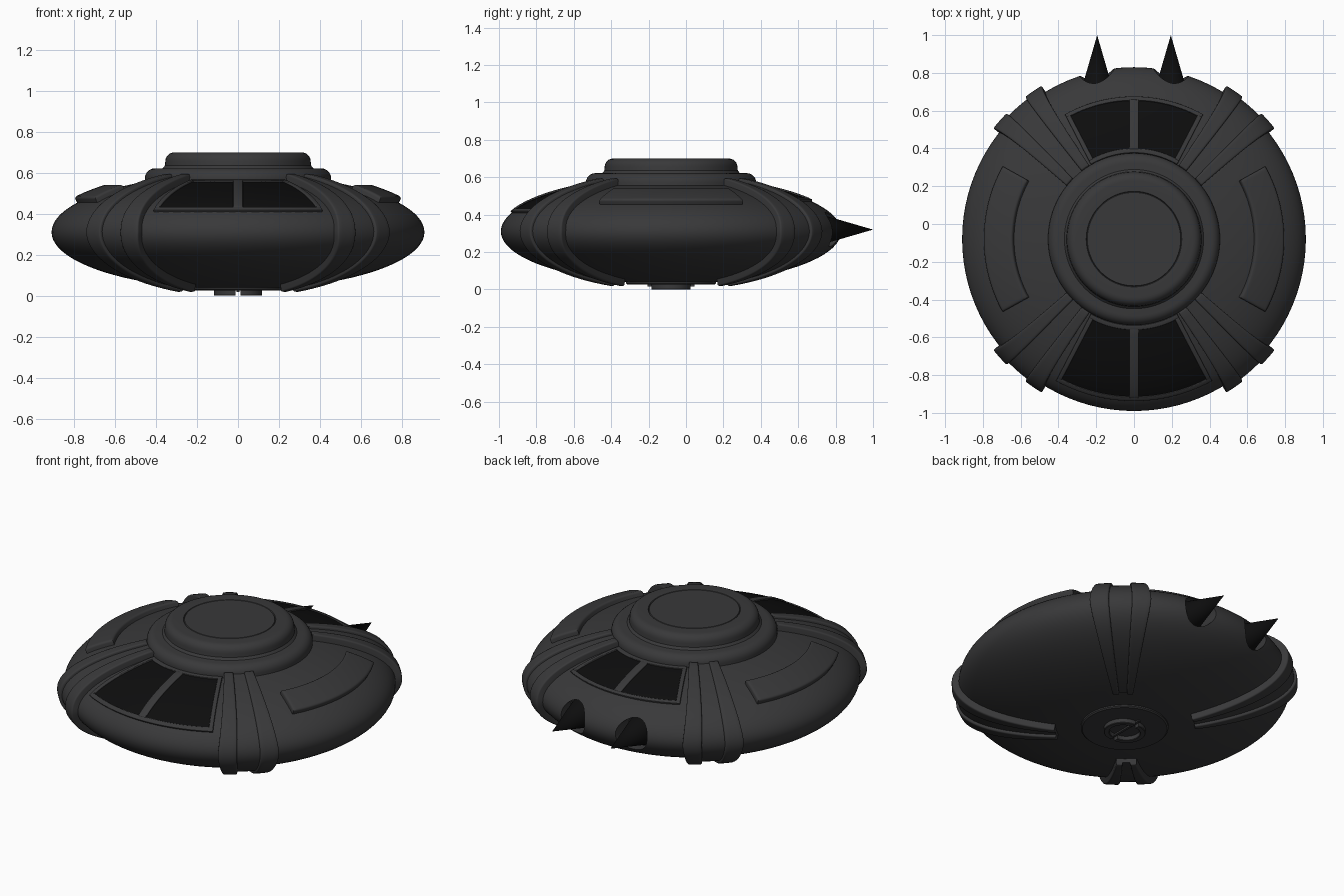
import bpy, bmesh
from math import sin, cos, acos, pi, radians, hypot

if "Cube" in bpy.data.objects:
    bpy.data.objects.remove(bpy.data.objects["Cube"])

CY, CZ, R = -0.08, 0.31, 0.91      # hull centre and radius
UP, DOWN = 0.285, 0.28             # hull half heights


def material(name, c):
    m = bpy.data.materials.new(name)
    m.diffuse_color = (c, c, c * 1.04, 1)
    m.use_nodes = True
    m.node_tree.nodes["Principled BSDF"].inputs["Base Color"].default_value = m.diffuse_color
    return m


GREY = material("dark_grey", 0.04)
BLACK = material("black", 0.004)


def finish(bm, name, mat, angle=35):
    bmesh.ops.recalc_face_normals(bm, faces=bm.faces[:])
    me = bpy.data.meshes.new(name)
    bm.to_mesh(me)
    bm.free()
    ob = bpy.data.objects.new(name, me)
    bpy.context.collection.objects.link(ob)
    me.materials.append(mat)
    smooth(ob, angle)
    return ob


def smooth(ob, angle=35):
    bpy.ops.object.select_all(action='DESELECT')
    ob.select_set(True)
    bpy.context.view_layer.objects.active = ob
    bpy.ops.object.shade_smooth_by_angle(angle=radians(angle))


def lathe(name, profile, mat=GREY, steps=96, arc=2 * pi, start=0.0, shift=0.0, closed=False):
    """Spin an (r, z) profile about the hull axis."""
    bm = bmesh.new()
    vs = [bm.verts.new((r * cos(start) + shift, r * sin(start) + CY, z)) for r, z in profile]
    es = [bm.edges.new(p) for p in zip(vs, vs[1:])]
    if closed:
        es.append(bm.edges.new((vs[-1], vs[0])))
    full = arc > 6.28
    bmesh.ops.spin(bm, geom=vs + es, cent=(shift, CY, 0), axis=(0, 0, 1), angle=arc,
                   steps=steps, use_merge=full)
    bmesh.ops.remove_doubles(bm, verts=bm.verts[:], dist=1e-5)
    if not full:
        bmesh.ops.holes_fill(bm, edges=[e for e in bm.edges if e.is_boundary], sides=0)
    return finish(bm, name, mat)


def surf(lat, az, off):
    """Point on the hull at a latitude and azimuth, lifted along the normal."""
    h = UP if lat > 0 else DOWN
    nr, nz = cos(lat) / R, sin(lat) / h
    k = off / hypot(nr, nz)
    r = R * cos(lat) + nr * k
    return (r * cos(az), r * sin(az) + CY, CZ + h * sin(lat) + nz * k)


def lat_of(r):
    return acos(r / R)


def drape(name, lat0, lat1, edge0, edge1, height, mat=GREY, bevel=0.0, n=16, m=12):
    """Solid plate lying on the hull; edge functions give azimuth from latitude."""
    bm = bmesh.new()
    layers = []
    for off in (height, -0.02):
        grid = []
        for i in range(n + 1):
            la = lat0 + (lat1 - lat0) * i / n
            a, b = edge0(la), edge1(la)
            grid.append([bm.verts.new(surf(la, a + (b - a) * j / m, off)) for j in range(m + 1)])
        layers.append(grid)
        for i in range(n):
            for j in range(m):
                bm.faces.new((grid[i][j], grid[i][j + 1], grid[i + 1][j + 1], grid[i + 1][j]))
    rims = [g[0] + [row[-1] for row in g[1:]] + g[-1][-2::-1] + [row[0] for row in g[-2:0:-1]]
            for g in layers]
    k = len(rims[0])
    for i in range(k):
        j = (i + 1) % k
        bm.faces.new((rims[0][i], rims[0][j], rims[1][j], rims[1][i]))
    bmesh.ops.recalc_face_normals(bm, faces=bm.faces[:])
    if bevel:
        top = set(rims[0])
        rim_pairs = {frozenset((rims[0][i], rims[0][(i + 1) % k])) for i in range(k)}
        es = [e for e in bm.edges if frozenset(e.verts) in rim_pairs]
        bmesh.ops.bevel(bm, geom=es, offset=bevel, segments=3, profile=0.5, affect='EDGES',
                        clamp_overlap=True)
    return finish(bm, name, mat)


# saucer hull
prof = []
for i in range(49):
    t = -pi / 2 + pi * i / 48
    prof.append((max(0, R * cos(t)), CZ + (UP if t > 0 else DOWN) * sin(t)))
hull = lathe("hull", prof)


def cone(name, x, y0, y1, r0, r1, mat):
    bm = bmesh.new()
    bmesh.ops.create_cone(bm, cap_ends=True, segments=40, radius1=r0, radius2=r1, depth=y1 - y0)
    for v in bm.verts:
        px, py, pz = v.co
        v.co = (x + px, (y0 + y1) / 2 + pz, 0.32 - py)
    return finish(bm, name, mat)


# rear sockets cut into the hull, with spikes seated in them
for side, x in (("left", -0.195), ("right", 0.195)):
    cutter = cone("socket_cutter", x, 0.70, 1.1, 0.092, 0.092, GREY)
    cutter.hide_render = True
    mod = hull.modifiers.new("socket", 'BOOLEAN')
    mod.operation, mod.solver, mod.object = 'DIFFERENCE', 'EXACT', cutter
    bpy.context.view_layer.objects.active = hull
    bpy.ops.object.modifier_apply(modifier="socket")
    bpy.data.objects.remove(cutter)
    cone("rear_spike_" + side, x, 0.69, 1.0, 0.09, 0.0, BLACK)
smooth(hull)


# stepped top deck with rounded shoulders
def rounded(r, z, q):
    return [(r - q + q * cos(a), z - q + q * sin(a)) for a in (pi / 12 * i for i in range(7))]


lathe("lower_deck", [(0, 0.5), (0.455, 0.5)] + rounded(0.455, 0.622, 0.05) + [(0, 0.622)])
lathe("upper_deck", [(0, 0.58), (0.375, 0.615), (0.357, 0.635)] + rounded(0.355, 0.70, 0.045)
      + [(0.253, 0.70), (0.25, 0.695), (0.247, 0.70), (0, 0.70)])

# four ribs wrapping over the rim: two rails and a lower centre strip
RIB0, RIB1 = lat_of(0.45), -lat_of(0.38)


def rib_half(la):
    if la > 0:
        return 0.165 - 0.085 * (la / RIB0) ** 1.3
    return 0.165 - 0.11 * (la / RIB1) ** 1.3


def rib_edge(c, f):
    return lambda la: c + f * rib_half(la) / (R * cos(la))


A = 48.6
for label, deg in (("back_right", A), ("back_left", 180 - A),
                   ("front_left", 180 + A), ("front_right", -A)):
    c = radians(deg)
    drape("rib_core_" + label, RIB0, RIB1, rib_edge(c, -0.5), rib_edge(c, 0.5), 0.022, n=40, m=6)
    for s, f0, f1 in (("a", -1, -0.38), ("b", 0.38, 1)):
        drape("rib_rail_%s_%s" % (s, label), RIB0, RIB1, rib_edge(c, f0), rib_edge(c, f1),
              0.038, bevel=0.014, n=40, m=4)


# window bays: dark pane, surrounding frame and centre mullion
def bay(label, c, r_in, r_out, half):
    lo, hi = lat_of(r_out), lat_of(r_in)
    d = 0.02 / R
    at = lambda sgn, w: (lambda la: c + sgn * half + w / (R * cos(la)))
    mid = lambda w: (lambda la: c + w / (R * cos(la)))
    drape(label + "_window_pane", lo, hi, at(-1, 0), at(1, 0), 0.004, BLACK, m=24)
    drape(label + "_window_mullion", lo, hi, mid(-0.024), mid(0.024), 0.012, bevel=0.004, m=2)
    drape(label + "_window_side_a", lo, hi, at(-1, -0.02), at(-1, 0.004), 0.012, bevel=0.004, m=2)
    drape(label + "_window_side_b", lo, hi, at(1, -0.004), at(1, 0.02), 0.012, bevel=0.004, m=2)
    for part, r0, r1 in (("sill", r_out + 0.017, r_out - 0.004), ("header", r_in + 0.004, r_in - 0.02)):
        drape(label + "_window_" + part, lat_of(r0), lat_of(r1), at(-1, -0.02), at(1, 0.02),
              0.011, bevel=0.004, n=2, m=24)


bay("front", -pi / 2, 0.475, 0.835, radians(27.5))
bay("back", pi / 2, 0.475, 0.735, radians(27.5))

# raised curved side panels
for label, c in (("right", 0.0), ("left", pi)):
    drape("side_panel_" + label, lat_of(0.785), lat_of(0.635),
          lambda la, c=c: c - radians(29), lambda la, c=c: c + radians(29), 0.03,
          bevel=0.012, n=8, m=32)

# underside: plate, split ring and centre bar
lathe("belly_plate", [(0, 0.026), (0.232, 0.026), (0.24, 0.032), (0.24, 0.06), (0, 0.06)])
ring = [(0.075, 0.003), (0.078, 0.0), (0.102, 0.0), (0.105, 0.003), (0.105, 0.04), (0.075, 0.04)]
for label, start, dx in (("right", -pi / 2, 0.012), ("left", pi / 2, -0.012)):
    lathe("belly_ring_" + label, ring, steps=32, arc=pi, start=start, shift=dx, closed=True)
bm = bmesh.new()
bmesh.ops.create_cube(bm, size=1)
for v in bm.verts:
    v.co = (v.co.x * 0.014, v.co.y * 0.25 + CY, v.co.z * 0.02 + 0.027)
finish(bm, "belly_bar", GREY)
